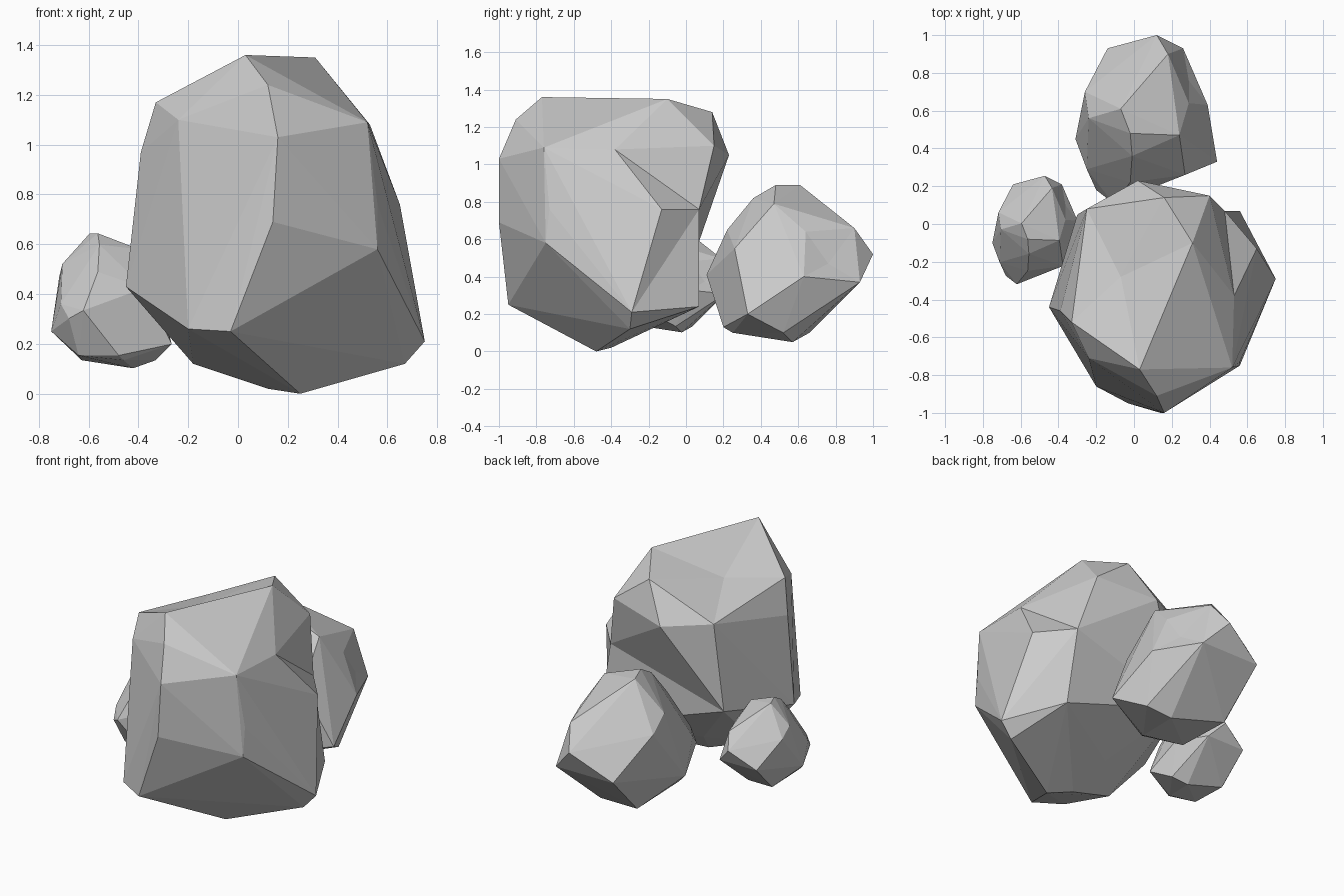
import bpy
import bmesh
from mathutils import Vector

# Corner points are written in hundredths of a unit
UNIT = 0.01

default_cube = bpy.data.objects.get("Cube")
if default_cube:
    bpy.data.objects.remove(default_cube, do_unlink=True)


def make_material(name, colour):
    material = bpy.data.materials.new(name)
    material.use_nodes = True
    material.diffuse_color = colour
    shader = material.node_tree.nodes["Principled BSDF"]
    shader.inputs["Base Color"].default_value = colour
    shader.inputs["Roughness"].default_value = 0.9
    return material


def press_dent(bm, rim, centre):
    """Replace the hull faces spanning the rim by a shallow fan around the centre."""
    rim = set(rim)
    spanned = [face for face in bm.faces if rim.issuperset(face.verts)]
    inside = set(spanned)
    border = [edge for face in spanned for edge in face.edges
              if any(other not in inside for other in edge.link_faces)]
    corners = [tuple(edge.verts) for edge in border]
    bmesh.ops.delete(bm, geom=spanned, context='FACES')
    if corners:
        middle = bm.verts.new(Vector(centre) * UNIT)
        for first, second in corners:
            bm.faces.new((first, second, middle))


def chiselled_rock(name, groups, material):
    """Wrap a flat-faced boulder around groups of corners, each with an optional dent."""
    bm = bmesh.new()
    rims = [([bm.verts.new(Vector(corner) * UNIT) for corner in corners], dent)
            for corners, dent in groups]
    verts = list(bm.verts)
    hull = bmesh.ops.convex_hull(bm, input=verts)
    buried = {item for item in hull["geom_interior"] + hull["geom_unused"]
              if isinstance(item, bmesh.types.BMVert)}
    rims = [([vert for vert in rim if vert not in buried], dent) for rim, dent in rims]
    bmesh.ops.delete(bm, geom=list(buried), context='VERTS')
    for rim, dent in rims:
        if dent:
            press_dent(bm, rim, dent)
    bmesh.ops.recalc_face_normals(bm, faces=bm.faces)
    mesh = bpy.data.meshes.new(name)
    bm.to_mesh(mesh)
    bm.free()
    mesh.materials.append(material)
    rock = bpy.data.objects.new(name, mesh)
    bpy.context.collection.objects.link(rock)
    return rock


stone_grey = make_material("stone_grey", (0.6, 0.6, 0.6, 1.0))

# Tall boulder: dented crown, hollow rear flank, then front, left side and underside
boulder_crown = [(3, -77, 136), (31, -10, 135), (16, 14, 128), (-25, 8, 108), (-33, -52, 117)]
boulder_flank = [(53, -38, 108), (65, -13, 76), (75, -29, 21), (56, 7, 24),
                 (40, 15, 110), (2, 23, 105), (-30, 5, 53)]
boulder_rest = [
    (12, -91, 124), (16, -100, 103), (14, -100, 69), (-3, -95, 25), (-20, -86, 26),
    (52, -76, 109), (56, -73, 76), (56, -75, 58), (67, -30, 12),
    (-24, -71, 110), (-39, -46, 97), (-45, -44, 43),
    (25, -48, 0), (12, -40, 2), (-18, -44, 12), (3, -22, 18),
]
chiselled_rock("tall_boulder", [(boulder_crown, (-7, -28, 119)),
                                (boulder_flank, (48, 7, 76)),
                                (boulder_rest, None)], stone_grey)

# Rounded stone: slightly hollow rear corner, then crown, sides, front and underside
stone_corner = [(18, 90, 66), (29, 64, 64), (39, 63, 40), (26, 93, 37)]
stone_rest = [
    (-7, 61, 89), (-2, 48, 89), (24, 47, 79), (-1, 36, 82), (-24, 56, 70),
    (12, 100, 52), (-14, 93, 37), (-26, 70, 62), (30, 77, 31), (44, 33, 20), (27, 26, 55),
    (-31, 45, 28), (-25, 29, 45), (-20, 18, 36),
    (-2, 22, 65), (-11, 11, 41), (11, 20, 13), (14, 25, 10), (-14, 27, 13),
    (20, 57, 5), (34, 52, 10), (-12, 66, 10),
]
stone_groups = [(stone_corner, (29, 76, 47)), (stone_rest, None)]
chiselled_rock("back_stone", stone_groups, stone_grey)

# The small stone repeats the same shape at a smaller size
small_stone = chiselled_rock("small_side_stone", stone_groups, stone_grey)
small_stone.scale = Vector.Fill(3, 0.645)
small_stone.location = (-0.55, -0.39, 0.07)
